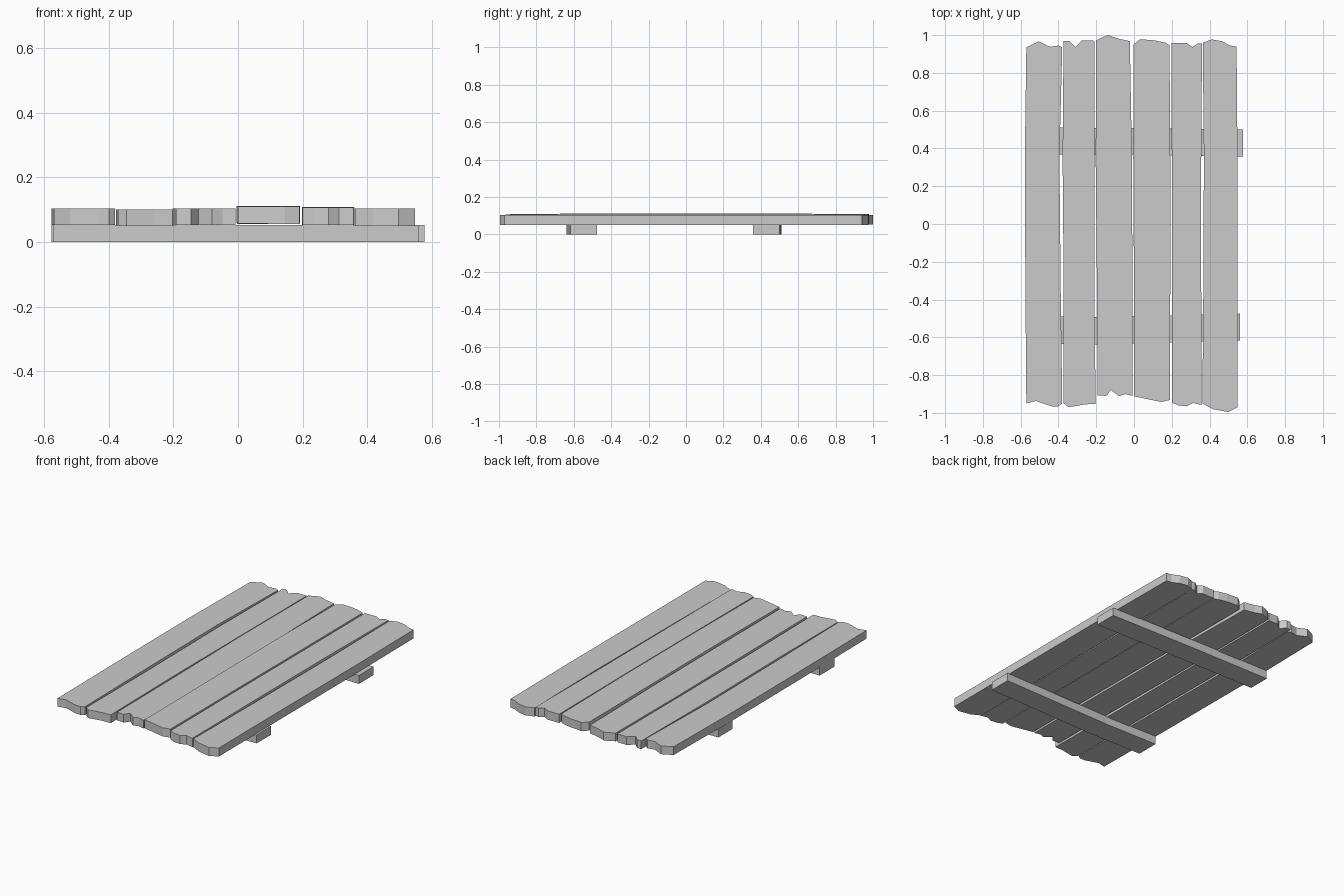
import bpy, bmesh


def slab(name, outline, z0, z1, bow=0.0):
    """Extrude a counter-clockwise outline; bow lifts points near the middle."""
    bm = bmesh.new()
    lift = [bow * max(0, 1 - abs(y)) for x, y in outline]
    low = [bm.verts.new((x, y, z0 + l)) for (x, y), l in zip(outline, lift)]
    top = [bm.verts.new((x, y, z1 + l)) for (x, y), l in zip(outline, lift)]
    bm.faces.new(low[::-1])
    bm.faces.new(top)
    n = len(outline)
    for i in range(n):
        j = (i + 1) % n
        bm.faces.new((low[i], low[j], top[j], top[i]))
    bmesh.ops.triangulate(bm, faces=[f for f in bm.faces if len(f.verts) > 4])
    mesh = bpy.data.meshes.new(name)
    bm.to_mesh(mesh)
    bm.free()
    obj = bpy.data.objects.new(name, mesh)
    bpy.context.collection.objects.link(obj)
    return obj


def plank(number, back, front, left, right, z0, z1, bow=0.0):
    """Ragged ends run left to right; left/right are edge x at y = 0.35, -0.35."""
    outline = front + [(right[1], -0.35), (right[0], 0.35)]
    outline += back[::-1] + [(left[0], 0.35), (left[1], -0.35)]
    slab(f"plank_{number}", outline, z0, z1, bow)


# Planks with ragged ends, left to right
plank(1, [(-.57, .935), (-.505, .967), (-.445, .938), (-.40, .945), (-.38, .935)],
      [(-.57, -.95), (-.52, -.937), (-.435, -.965), (-.40, -.965), (-.38, -.95)],
      (-.578, -.575), (-.395, -.388), .052, .103)
plank(2, [(-.373, .97), (-.345, .97), (-.312, .937), (-.275, .972), (-.209, .97)],
      [(-.372, -.95), (-.345, -.97), (-.26, -.955), (-.203, -.952)],
      (-.378, -.372), (-.21, -.21), .049, .1)
plank(3, [(-.20, .972), (-.165, .99), (-.137, 1.0), (-.09, .983), (-.022, .968)],
      [(-.192, -.907), (-.145, -.91), (-.122, -.878), (-.08, -.912),
       (-.048, -.9), (-.008, -.91)],
      (-.203, -.196), (-.011, -.008), .052, .103)
plank(4, [(-.002, .95), (.032, .978), (.11, .972), (.165, .96), (.188, .948)],
      [(0, -.912), (.085, -.93), (.145, -.942), (.19, -.932)],
      (-.004, 0), (.192, .192), .056, .109, .004)
plank(5, [(.198, .957), (.28, .957), (.31, .937), (.34, .957), (.36, .955)],
      [(.2, -.945), (.235, -.96), (.28, -.965), (.312, -.947), (.358, -.958)],
      (.2, .2), (.356, .356), .053, .107, .002)
plank(6, [(.364, .96), (.412, .977), (.465, .968), (.508, .945), (.543, .94)],
      [(.362, -.95), (.418, -.98), (.497, -.995), (.548, -.97)],
      (.37, .367), (.548, .547), .05, .103)

# Cross battens underneath, slightly skewed
slab("batten_back", [(-.578, .37), (0, .367), (.577, .357), (.577, .5), (0, .509), (-.578, .51)],
     0, .052)
slab("batten_front", [(-.572, -.632), (-.2, -.638), (.56, -.617), (.56, -.475), (-.2, -.493),
                      (-.572, -.488)], 0, .052)
